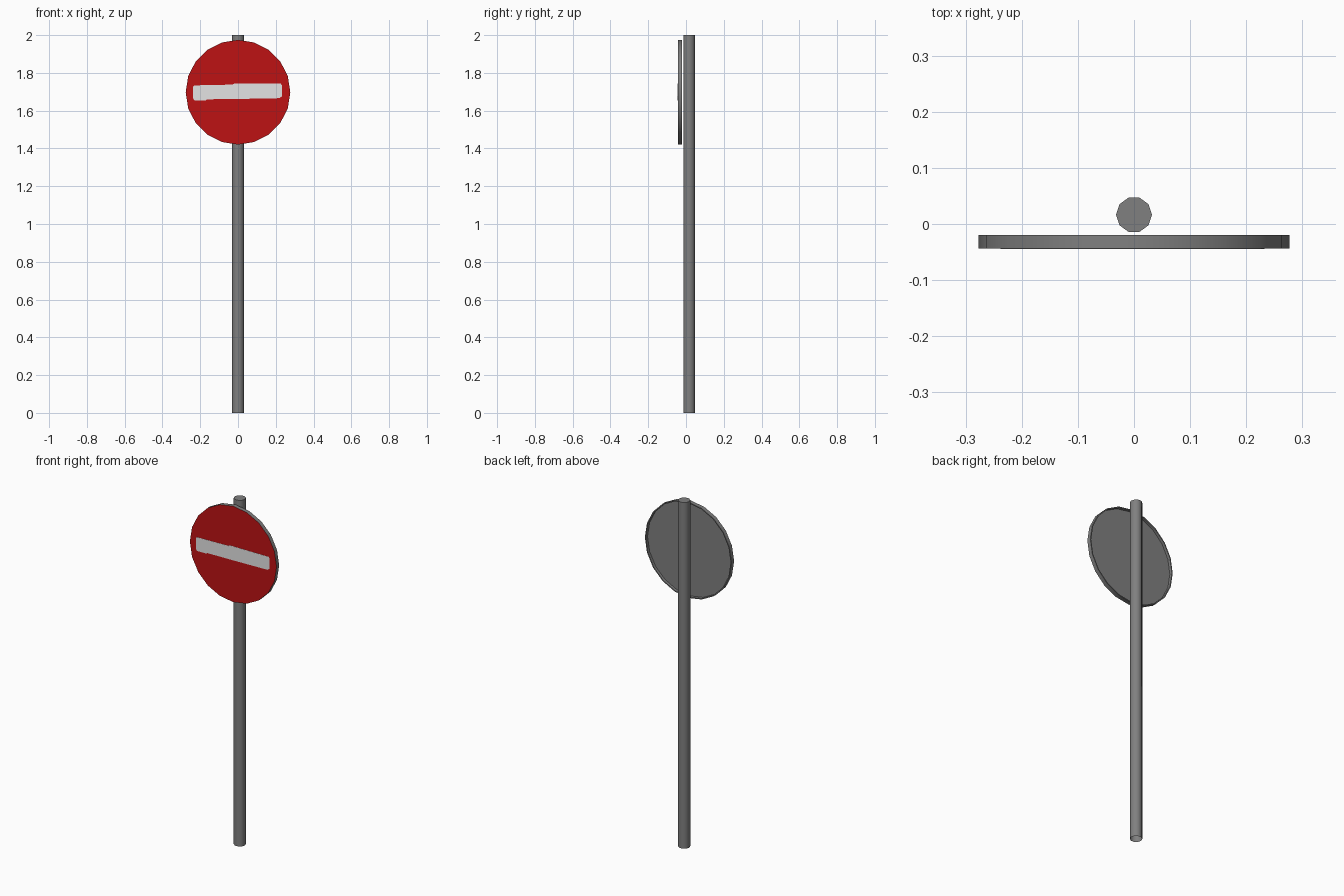
import bpy, bmesh, math

if "Cube" in bpy.data.objects:
    bpy.data.objects.remove(bpy.data.objects["Cube"])


def material(name, rgb):
    m = bpy.data.materials.new(name)
    m.diffuse_color = (*rgb, 1.0)
    m.use_nodes = True
    m.node_tree.nodes["Principled BSDF"].inputs["Base Color"].default_value = m.diffuse_color
    return m


GREY = material("metal_grey", (0.215, 0.215, 0.215))
RED = material("sign_red", (0.51, 0.006, 0.007))
WHITE = material("bar_white", (0.77, 0.77, 0.77))


def finish(name, bm, mats, smooth=None):
    mesh = bpy.data.meshes.new(name)
    bm.to_mesh(mesh)
    bm.free()
    for m in mats:
        mesh.materials.append(m)
    ob = bpy.data.objects.new(name, mesh)
    bpy.context.collection.objects.link(ob)
    if smooth:
        bpy.ops.object.select_all(action='DESELECT')
        ob.select_set(True)
        bpy.context.view_layer.objects.active = ob
        bpy.ops.object.shade_smooth_by_angle(angle=math.radians(smooth))
    return ob


def ring(bm, n, place):
    return [bm.verts.new(place(math.tau * i / n)) for i in range(n)]


def bridge(bm, a, b):
    for i in range(len(a)):
        j = (i + 1) % len(a)
        bm.faces.new((a[i], a[j], b[j], b[i]))


# Pole: ten-sided tube, capped on top and open at the foot
R, PY = 0.032, 0.0165
bm = bmesh.new()
low, high = [ring(bm, 10, lambda a, z=z: (R * math.cos(a), PY + R * math.sin(a), z))
             for z in (0.0, 2.0)]
bridge(bm, low, high)
bm.faces.new(high)
finish("pole", bm, [GREY], 40)

# Sign disc: red face, grey edge, folded lip around a recessed back
CZ = 1.6975
FRONT, BACK, FLOOR = -0.0435, -0.02, -0.036
bm = bmesh.new()
rings = [ring(bm, 20, lambda a, r=r, y=y: (r * math.cos(a), y, CZ + r * math.sin(a)))
         for r, y in ((0.277, FRONT), (0.277, BACK), (0.271, BACK), (0.271, FLOOR))]
face = bm.faces.new(rings[0])
for a, b in zip(rings, rings[1:]):
    bridge(bm, a, b)
bm.faces.new(rings[-1])
bmesh.ops.recalc_face_normals(bm, faces=bm.faces[:])
face.material_index = 1
finish("sign_disc", bm, [GREY, RED], 30)

# White bar: thin painted plate with a slightly uneven outline
outline = [(-0.23, 1.655), (-0.17, 1.655), (-0.165, 1.66), (0.0, 1.662), (0.22, 1.666),
           (0.233, 1.677), (0.233, 1.735), (0.226, 1.743), (-0.02, 1.743),
           (-0.03, 1.738), (-0.23, 1.734), (-0.238, 1.728), (-0.238, 1.665)]
bm = bmesh.new()
front = [bm.verts.new((x, FRONT - 0.001, z)) for x, z in outline]
back = [bm.verts.new((x, FRONT, z)) for x, z in outline]
bm.faces.new(front)
bridge(bm, front, back)
bm.faces.new(back)
bmesh.ops.recalc_face_normals(bm, faces=bm.faces[:])
finish("white_bar", bm, [WHITE])
